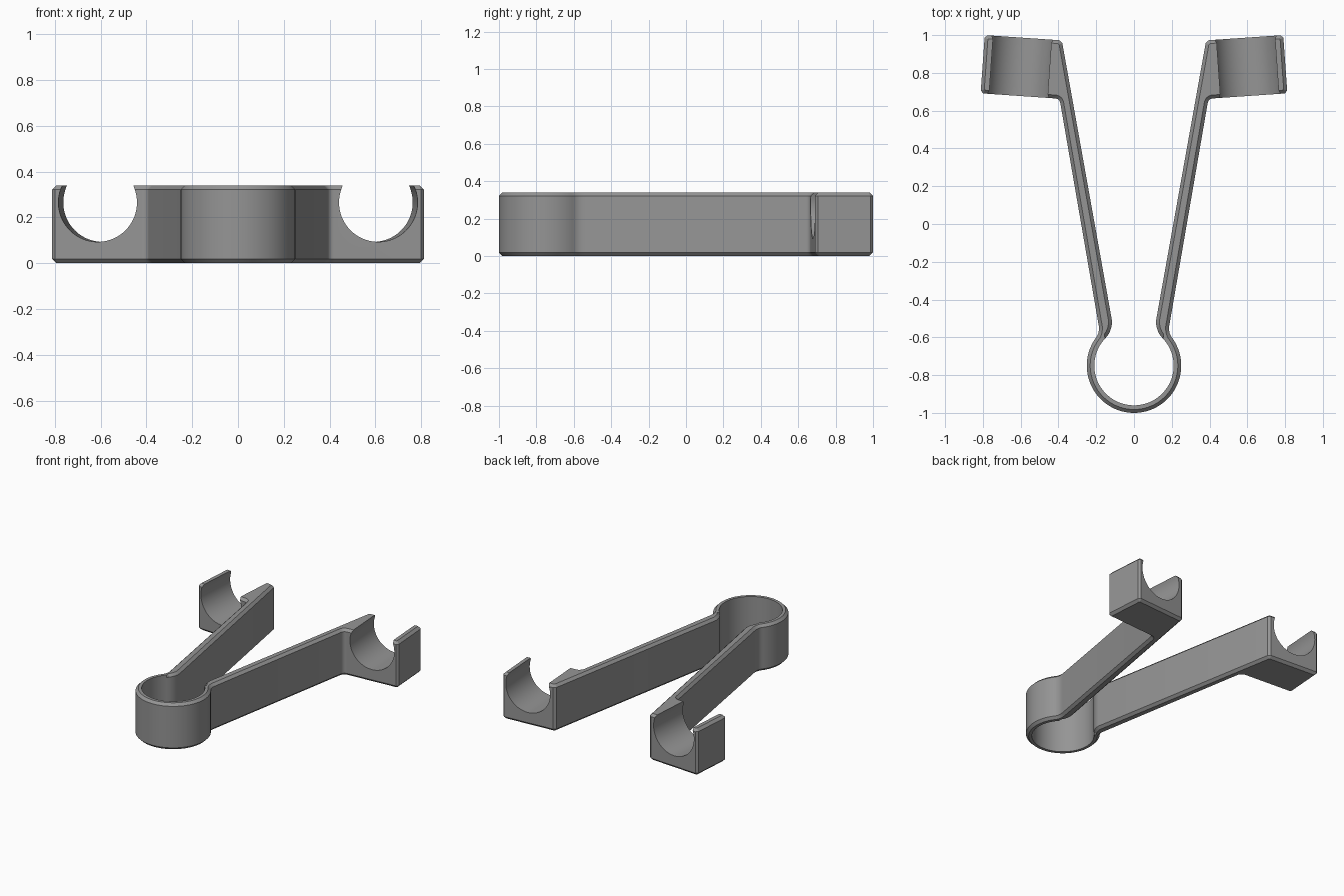
import bpy, bmesh, math
from mathutils import Vector

if "Cube" in bpy.data.objects:
    bpy.data.objects.remove(bpy.data.objects["Cube"])

H = 0.34          # overall height
CH = 0.018        # edge chamfer
CY = -0.75        # ring centre on y
R_OUT, R_IN = 0.25, 0.21

grey = bpy.data.materials.new("grey plastic")
grey.diffuse_color = (0.3, 0.3, 0.3, 1)
grey.use_nodes = True
grey.node_tree.nodes["Principled BSDF"].inputs["Base Color"].default_value = grey.diffuse_color


def arc(r, a0, a1, n):
    """Points on the ring, angles in degrees."""
    angles = [math.radians(a0 + (a1 - a0) * i / n) for i in range(n + 1)]
    return [Vector((r * math.cos(a), CY + r * math.sin(a))) for a in angles]


def fillet(p, q, r, n=6):
    """Rounded corner from p to r, bending at q."""
    p, q, r = Vector(p), Vector(q), Vector(r)
    return [p * (1 - t) ** 2 + q * 2 * t * (1 - t) + r * t * t
            for t in [i / n for i in range(n + 1)]]


def clipped(prev, p, nxt, d=0.014):
    """Small flat cut across a corner."""
    prev, p, nxt = Vector(prev), Vector(p), Vector(nxt)
    return [p + (prev - p).normalized() * d, p + (nxt - p).normalized() * d]


# Left half of the outline: outer ring, neck, arm, clip block, inner arm, inner ring
ring_out = arc(R_OUT, 270, 145, 36)
ring_in = arc(R_IN, 137, 270, 36)
root = (-0.39, 0.64)
a, b, c, d = (-0.40, 0.663), (-0.812, 0.692), (-0.79, 1.0), (-0.382, 0.972)
arm_end = (-0.117, -0.53)
half = ring_out[:-1] + fillet(ring_out[-1], (-0.177, -0.575), (-0.189, -0.525))
half += fillet(root, (-0.395, 0.664), (-0.42, 0.665))
half += clipped(a, b, c) + clipped(b, c, d) + clipped(c, d, arm_end)
half += fillet((-0.116, -0.515), (-0.118, -0.573), ring_in[0])
first_inner = len(half) - 1
half += ring_in[1:]

# Mirror to the right; the inner ring wall keeps sharp rims
outline = [(p, 0 if i >= first_inner else CH) for i, p in enumerate(half)]
outline += [(Vector((-p.x, p.y)), w) for p, w in reversed(outline[1:-1])]


def inset(i):
    p, w = outline[i]
    before = (p - outline[i - 1][0]).normalized()
    after = (outline[(i + 1) % len(outline)][0] - p).normalized()
    n1, n2 = Vector((before.y, -before.x)), Vector((after.y, -after.x))
    return p + (n1 + n2) * (w / (1 + n1.dot(n2)))


# Chamfered extrusion of the outline
bm = bmesh.new()
count = len(outline)
layers = []
for z, chamfered in ((0, True), (CH, False), (H - CH, False), (H, True)):
    pts = [inset(i) if chamfered else outline[i][0] for i in range(count)]
    layers.append([bm.verts.new((p.x, p.y, z)) for p in pts])
for lo, hi in zip(layers, layers[1:]):
    for i in range(count):
        j = (i + 1) % count
        bm.faces.new((lo[i], lo[j], hi[j], hi[i]))
bm.faces.new(layers[0])
bm.faces.new(layers[-1])
bmesh.ops.recalc_face_normals(bm, faces=bm.faces)
mesh = bpy.data.meshes.new("spring_clip")
bm.to_mesh(mesh)
bm.free()
clip = bpy.data.objects.new("spring_clip", mesh)
bpy.context.collection.objects.link(clip)
mesh.materials.append(grey)

# Round channels through both clip blocks
for side in (-1, 1):
    bpy.ops.mesh.primitive_cylinder_add(
        vertices=80, radius=0.172, depth=0.7, location=(side * 0.602, 0.83, 0.265),
        rotation=(math.pi / 2, 0, side * math.radians(4)))
    cutter = bpy.context.object
    cutter.name = "channel_cutter"
    cutter.data.materials.append(grey)
    cutter.hide_render = True
    cutter.hide_viewport = False
    mod = clip.modifiers.new("channel", 'BOOLEAN')
    mod.operation = 'DIFFERENCE'
    mod.solver = 'EXACT'
    mod.object = cutter
    bpy.context.view_layer.objects.active = clip
    bpy.ops.object.modifier_apply(modifier=mod.name)
    bpy.data.objects.remove(cutter)

# Smooth curves, crisp chamfers
bpy.ops.object.select_all(action='DESELECT')
clip.select_set(True)
bpy.context.view_layer.objects.active = clip
bpy.ops.object.shade_smooth_by_angle(angle=math.radians(25))
